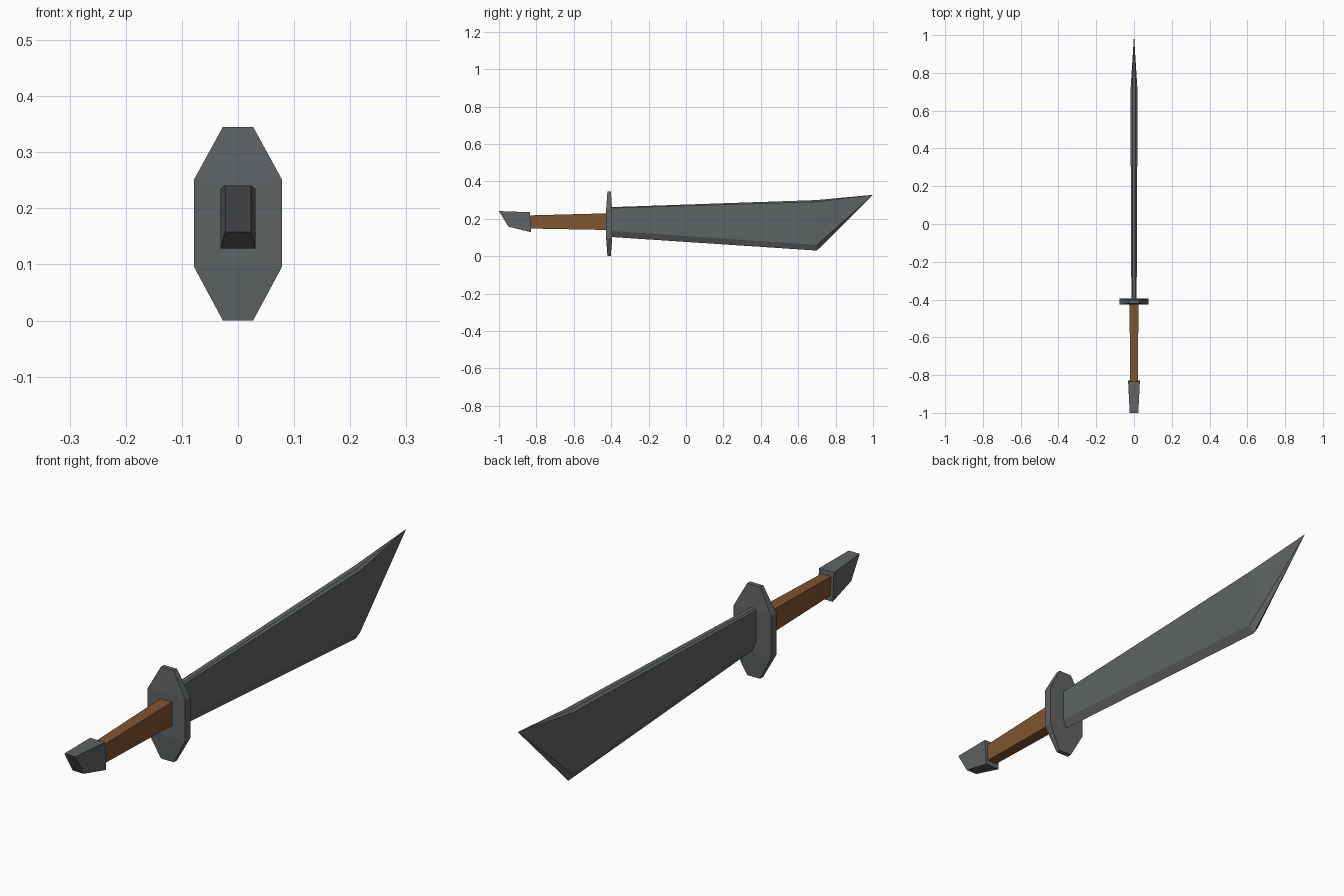
import bpy, bmesh

if "Cube" in bpy.data.objects:
    bpy.data.objects.remove(bpy.data.objects["Cube"])


def material(name, color):
    m = bpy.data.materials.new(name)
    m.diffuse_color = (*color, 1)
    m.use_nodes = True
    m.node_tree.nodes["Principled BSDF"].inputs["Base Color"].default_value = m.diffuse_color
    return m


STEEL = material("dark_steel", (0.115, 0.125, 0.13))
WOOD = material("brown_wood", (0.22, 0.09, 0.03))


def loft(name, rings, mat, apex=None):
    """Skin matching rings of points, capping the ends or closing to an apex."""
    bm = bmesh.new()
    loops = [[bm.verts.new(p) for p in ring] for ring in rings]
    n = len(rings[0])
    for a, b in zip(loops, loops[1:]):
        for i in range(n):
            j = (i + 1) % n
            bm.faces.new((a[i], a[j], b[j], b[i]))
    bm.faces.new(loops[0])
    if apex:
        tip = bm.verts.new(apex)
        for i in range(n):
            bm.faces.new((loops[-1][i], loops[-1][(i + 1) % n], tip))
    else:
        bm.faces.new(loops[-1])
    bmesh.ops.recalc_face_normals(bm, faces=bm.faces)
    mesh = bpy.data.meshes.new(name)
    bm.to_mesh(mesh)
    bm.free()
    mesh.materials.append(mat)
    obj = bpy.data.objects.new(name, mesh)
    bpy.context.collection.objects.link(obj)
    return obj


def bar_ring(w, y_low, z_low, y_high, z_high):
    return [(-w, y_low, z_low), (w, y_low, z_low),
            (w, y_high, z_high), (-w, y_high, z_high)]


def blade_ring(y, w, spine, edge, shoulder, side_top, top):
    return [(0, y, edge), (w, y, shoulder), (w, y, side_top),
            (spine, y, top), (-spine, y, top), (-w, y, side_top), (-w, y, shoulder)]


def guard_ring(w, d, z):
    y = -0.411
    return [(-w, y - d, z), (w, y - d, z), (w, y + d, z), (-w, y + d, z)]


# Blade: sharp lower edge, bevelled spine, clipped pointed end
loft("blade", [
    blade_ring(-0.405, 0.014, 0.008, 0.103, 0.135, 0.257, 0.262),
    blade_ring(0.70, 0.019, 0.009, 0.03, 0.06, 0.291, 0.30),
], STEEL, apex=(0, 1.0, 0.328))

# Guard: elongated octagon, thinner toward both ends
loft("guard", [
    guard_ring(0.027, 0.009, 0.0),
    guard_ring(0.078, 0.016, 0.095),
    guard_ring(0.078, 0.016, 0.252),
    guard_ring(0.027, 0.009, 0.345),
], STEEL)

# Grip: slightly tapered wooden bar
loft("grip", [
    bar_ring(0.02, -0.84, 0.148, -0.84, 0.218),
    bar_ring(0.024, -0.42, 0.14, -0.42, 0.229),
], WOOD)

# Pommel: slanted end cap
loft("pommel", [
    bar_ring(0.031, -0.828, 0.128, -0.835, 0.235),
    bar_ring(0.023, -0.95, 0.158, -1.0, 0.241),
], STEEL)
